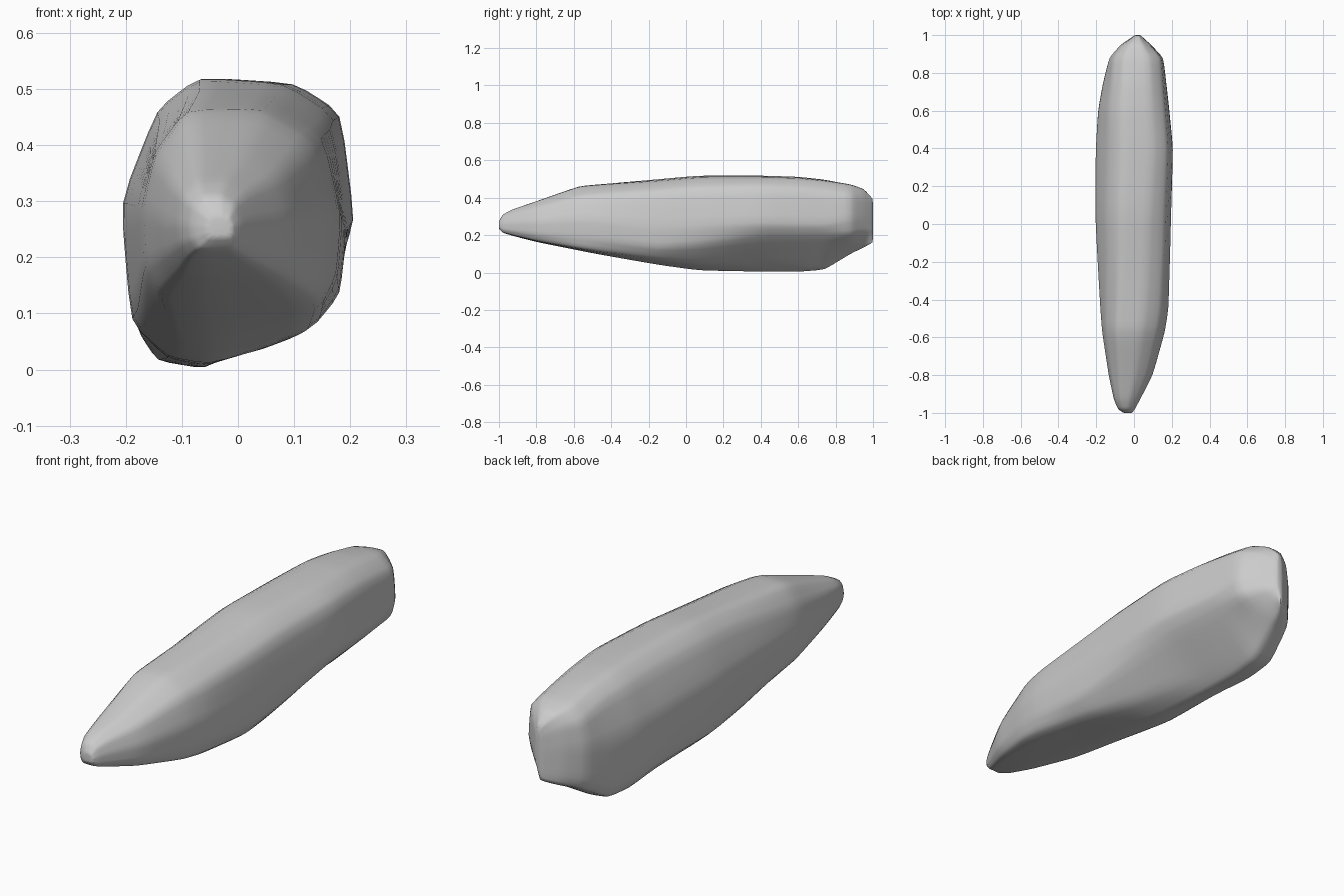
import bpy
import bmesh
from mathutils import Vector

cube = bpy.data.objects.get("Cube")
if cube:
    bpy.data.objects.remove(cube, do_unlink=True)

# Corner outlines, as fractions of half width and half height,
# clockwise from the top left corner and keyed by position along y
OUTLINES = [
    (-.9, [(-.5, .97), (.2, 1), (.76, .68), (1, 0), (.97, -.65), (.72, -.96),
           (-.3, -1), (-.72, -.95), (-.94, -.6), (-1, -.1), (-.88, .6)]),
    (-.57, [(-.55, .98), (.25, 1), (.8, .68), (1, 0), (.96, -.58), (.84, -.95),
            (-.35, -1), (-.82, -.9), (-.97, -.6), (-1, 0), (-.88, .54)]),
    (-.15, [(-.35, 1), (.38, .96), (.87, .71), (1, -.1), (.95, -.6), (.68, -.88),
            (-.2, -1), (-.55, -.96), (-.91, -.74), (-1, .12), (-.7, .77)]),
    (.4, [(-.3, 1), (.49, .96), (.88, .76), (1, 0), (.82, -.25), (.02, -.83),
          (-.28, -1), (-.62, -.94), (-.91, -.68), (-1, .15), (-.65, .8)]),
    (.75, [(-.35, 1), (.48, .98), (.9, .74), (1, 0), (.83, -.22), (0, -.78),
           (-.32, -1), (-.85, -.95), (-.97, -.75), (-1, .15), (-.72, .8)]),
    (.88, [(-.48, .97), (.45, 1), (.92, .7), (1, 0), (.85, -.43), (.12, -.8),
           (-.3, -1), (-.85, -.93), (-.96, -.72), (-1, .1), (-.86, .66)]),
]

# Stations along the rock: y, left and right edge, bottom and top
STATIONS = [
    (-1, -.055, -.01, .235, .275),
    (-.98, -.085, .005, .213, .31),
    (-.93, -.107, .032, .197, .337),
    (-.8, -.135, .1, .163, .382),
    (-.57, -.17, .165, .116, .463),
    (-.45, -.18, .184, .093, .475),
    (-.15, -.199, .193, .04, .501),
    (.07, -.21, .199, .009, .521),
    (.4, -.207, .21, .002, .521),
    (.6, -.193, .19, .001, .514),
    (.74, -.167, .174, .012, .498),
    (.88, -.132, .157, .098, .473),
    (.95, -.07, .09, .132, .448),
    (1, .005, .034, .16, .395),
]


def outline_at(y):
    """Blend the two nearest outlines."""
    y = min(max(y, OUTLINES[0][0]), OUTLINES[-1][0])
    for (ya, near), (yb, far) in zip(OUTLINES, OUTLINES[1:]):
        if y <= yb:
            t = (y - ya) / (yb - ya)
            return [Vector(a).lerp(Vector(b), t) for a, b in zip(near, far)]


# Loft the rock through its stations
bm = bmesh.new()
rings = []
for y, left, right, bottom, top in STATIONS:
    rings.append([bm.verts.new(((left + right + u * (right - left)) / 2, y,
                                (bottom + top + v * (top - bottom)) / 2))
                  for u, v in outline_at(y)])
count = len(rings[0])
for near, far in zip(rings, rings[1:]):
    for i in range(count):
        j = (i + 1) % count
        bm.faces.new((near[i], near[j], far[j], far[i]))
bm.faces.new(rings[0])
bm.faces.new(rings[-1])
bmesh.ops.recalc_face_normals(bm, faces=bm.faces)

# Partly crease the edges so that the chipped facets stay readable
crease = bm.edges.layers.float.new("crease_edge")
for edge in bm.edges:
    edge[crease] = .42

mesh = bpy.data.meshes.new("rock")
bm.to_mesh(mesh)
bm.free()
rock = bpy.data.objects.new("rock", mesh)
bpy.context.collection.objects.link(rock)

# Worn, softly rounded edges
mesh.shade_smooth()
soften = rock.modifiers.new("soften", "SUBSURF")
soften.levels = soften.render_levels = 2
